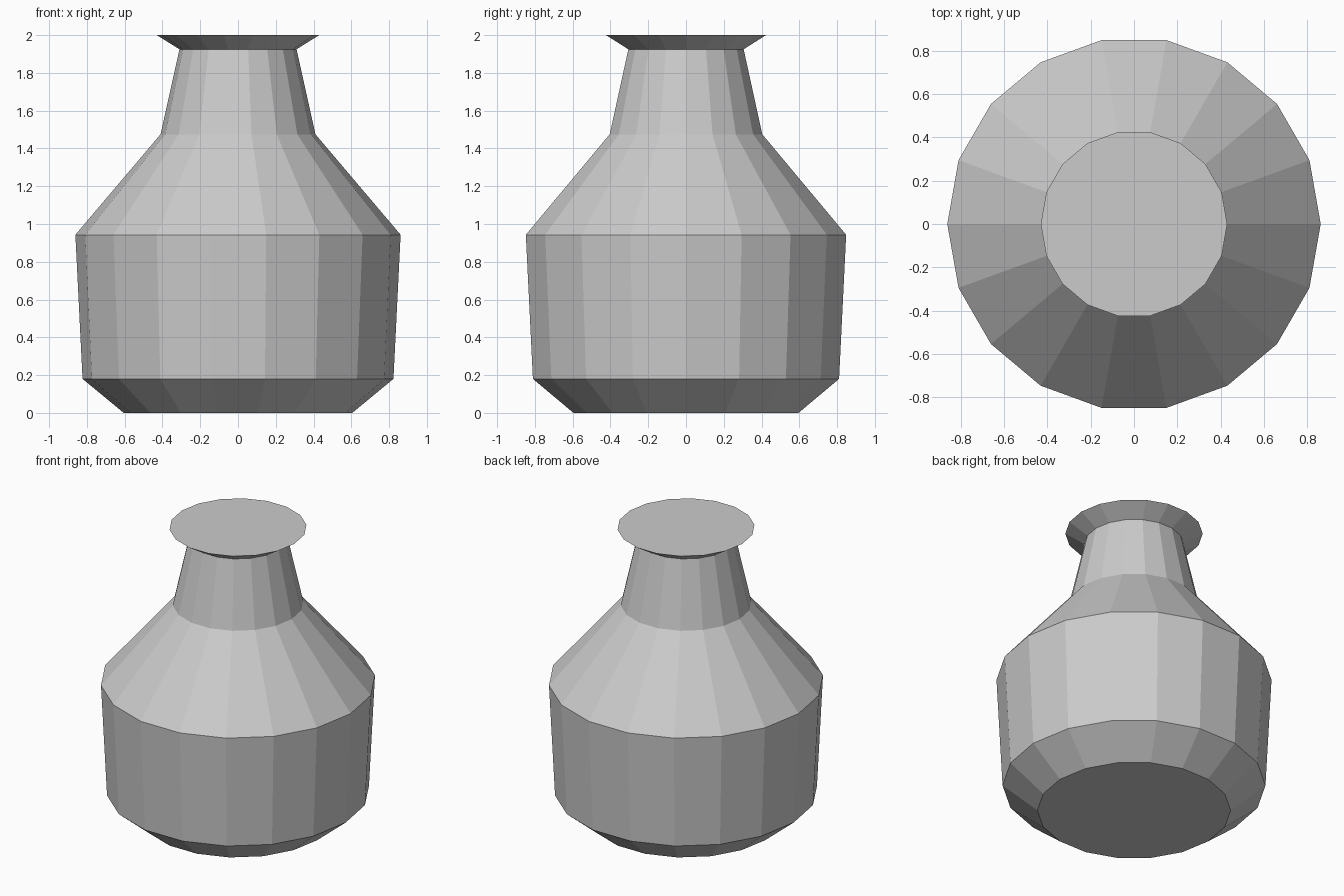
import bpy, bmesh
from math import cos, sin, tau

if "Cube" in bpy.data.objects:
    bpy.data.objects.remove(bpy.data.objects["Cube"])

SIDES = 18
# (radius, height) from foot to rim
PROFILE = [(0.605, 0.0), (0.823, 0.18), (0.861, 0.943),
           (0.41, 1.475), (0.31, 1.925), (0.43, 2.0)]

# Vase: one ring of vertices per profile point, bridged and capped
bm = bmesh.new()
rings = [[bm.verts.new((r * cos(tau * i / SIDES), r * sin(tau * i / SIDES), z))
          for i in range(SIDES)] for r, z in PROFILE]
for low, high in zip(rings, rings[1:]):
    for i in range(SIDES):
        j = (i + 1) % SIDES
        bm.faces.new((low[i], low[j], high[j], high[i]))

# Flat base and closed mouth
bm.faces.new(rings[0][::-1])
bm.faces.new(rings[-1])

mesh = bpy.data.meshes.new("vase")
bm.to_mesh(mesh)
bm.free()
bpy.context.collection.objects.link(bpy.data.objects.new("vase", mesh))
